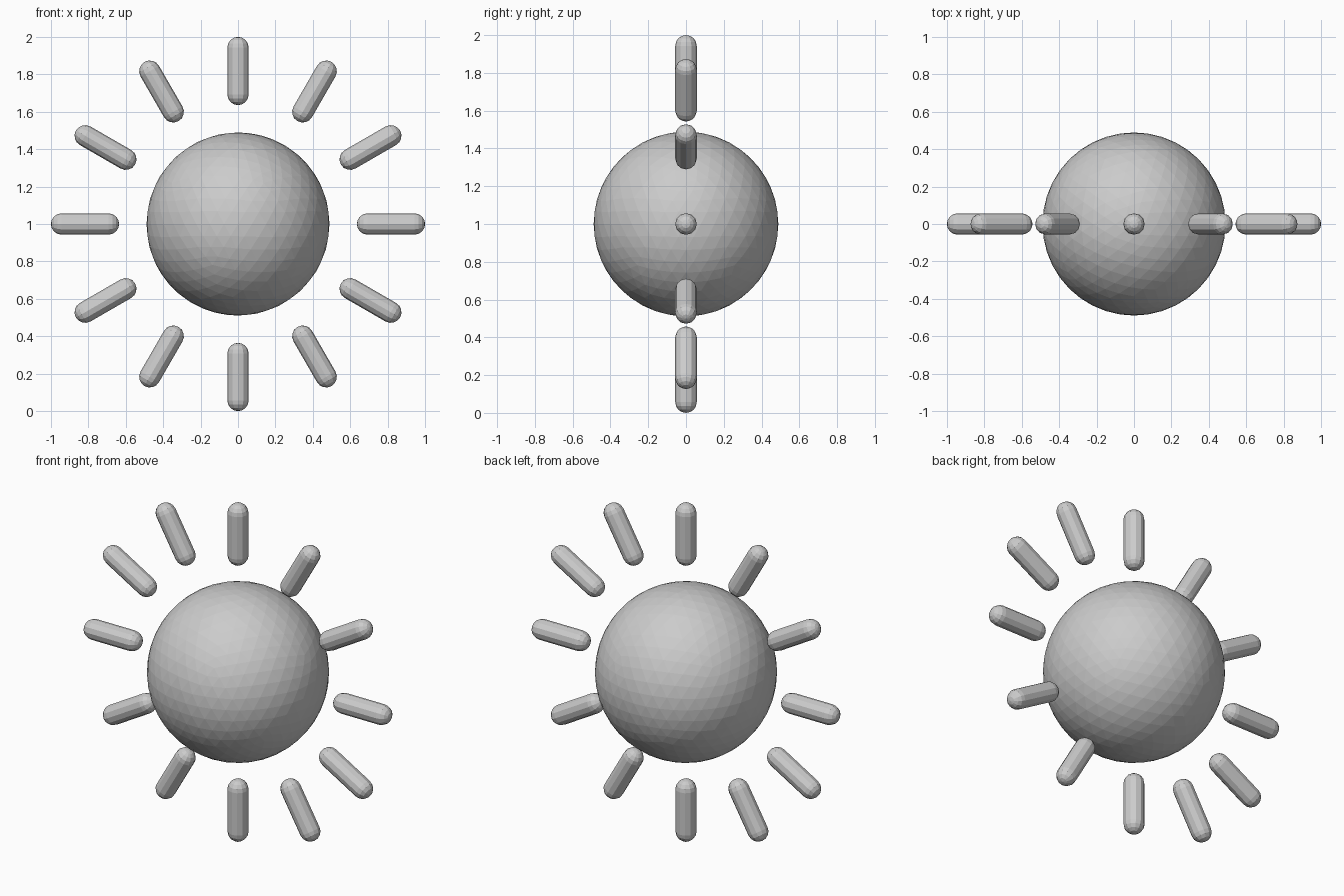
import bpy, bmesh, math
from mathutils import Matrix

cube = bpy.data.objects.get("Cube")
if cube:
    bpy.data.objects.remove(cube, do_unlink=True)

CENTRE = Matrix.Translation((0, 0, 1))
RAY_COUNT = 12
RAY_INNER, RAY_OUTER, RAY_RADIUS = 0.635, 1.0, 0.057

grey = bpy.data.materials.new("light_grey")
grey.use_nodes = True
colour = (0.6, 0.6, 0.6, 1)
grey.diffuse_color = colour
grey.node_tree.nodes["Principled BSDF"].inputs["Base Color"].default_value = colour


def add_object(name, bm):
    bmesh.ops.recalc_face_normals(bm, faces=bm.faces)
    mesh = bpy.data.meshes.new(name)
    bm.to_mesh(mesh)
    bm.free()
    mesh.materials.append(grey)
    obj = bpy.data.objects.new(name, mesh)
    bpy.context.collection.objects.link(obj)
    return obj


# Faceted central ball
bm = bmesh.new()
bmesh.ops.create_icosphere(bm, subdivisions=4, radius=0.489, matrix=CENTRE)
add_object("sun_ball", bm)


# Round-ended ray: a small sphere whose halves are pulled apart along z
def add_ray(name, angle):
    bm = bmesh.new()
    bmesh.ops.create_uvsphere(bm, u_segments=12, v_segments=8, radius=RAY_RADIUS)
    equator = [e for e in bm.edges if all(abs(v.co.z) < 1e-5 for v in e.verts)]
    bmesh.ops.split_edges(bm, edges=equator)
    upper = {v for f in bm.faces if f.calc_center_median().z > 0 for v in f.verts}
    for v in bm.verts:
        v.co.z += RAY_OUTER - RAY_RADIUS if v in upper else RAY_INNER + RAY_RADIUS
    rims = [e for e in bm.edges if e.is_boundary]
    bmesh.ops.bridge_loops(bm, edges=rims)
    bm.transform(CENTRE @ Matrix.Rotation(angle, 4, "Y"))
    add_object(name, bm)


# Ring of rays around the ball
for i in range(RAY_COUNT):
    add_ray(f"ray_{i + 1}", math.tau * i / RAY_COUNT)
